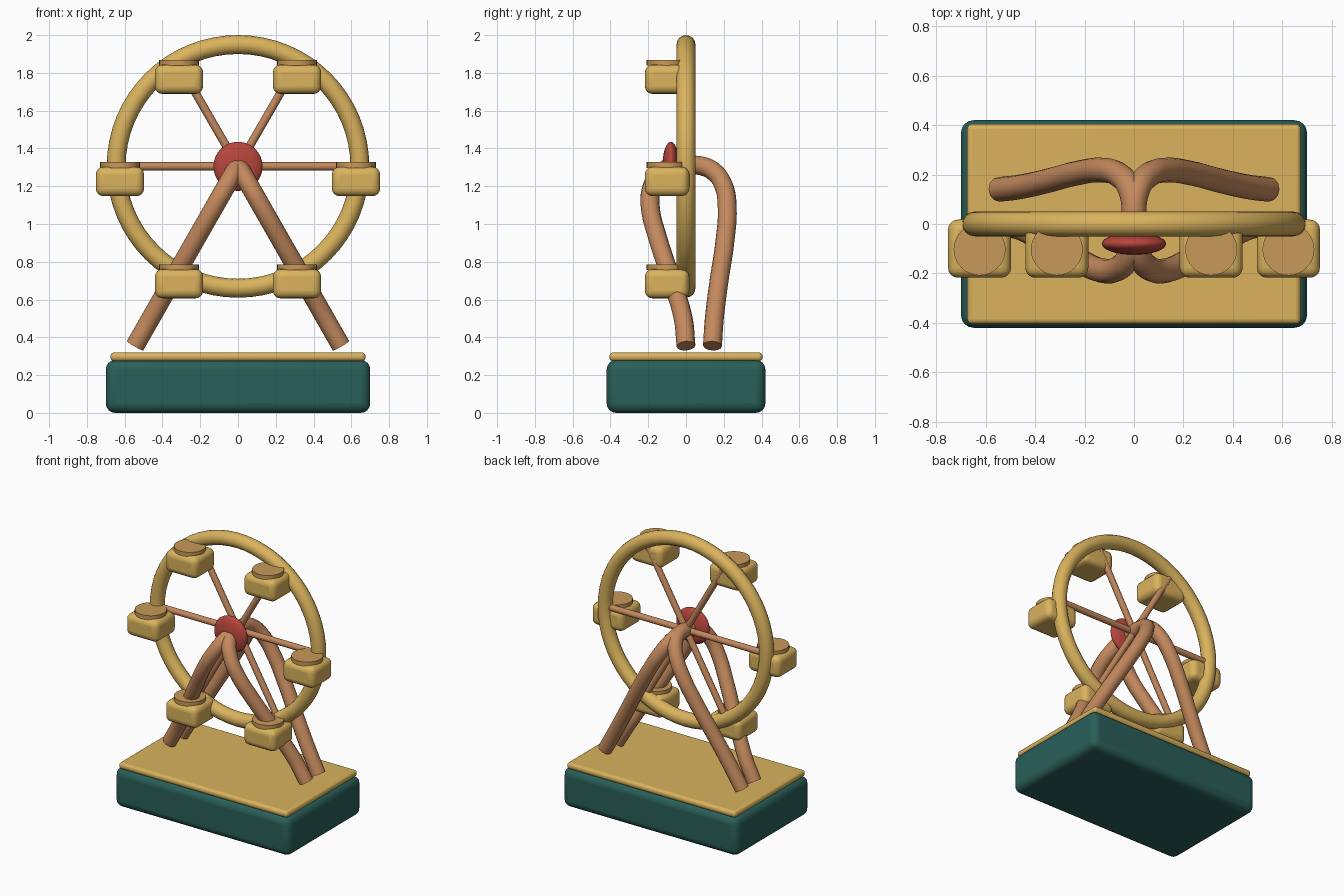
import bpy
from math import cos, sin, pi, radians
from mathutils import Vector

if "Cube" in bpy.data.objects:
    bpy.data.objects.remove(bpy.data.objects["Cube"])

HUB_Z = 1.305


def material(name, rgb):
    m = bpy.data.materials.new(name)
    m.diffuse_color = (*rgb, 1)
    m.use_nodes = True
    m.node_tree.nodes["Principled BSDF"].inputs["Base Color"].default_value = m.diffuse_color
    return m


TEAL = material("teal", (0.022, 0.115, 0.10))
GOLD = material("gold", (0.70, 0.45, 0.11))
COPPER = material("copper", (0.55, 0.25, 0.11))
AMBER = material("amber", (0.58, 0.32, 0.10))
RED = material("red", (0.47, 0.06, 0.045))


def finish(name, mat, angle=40):
    ob = bpy.context.object
    ob.name = name
    ob.data.materials.append(mat)
    bpy.ops.object.shade_smooth_by_angle(angle=radians(angle))
    return ob


def rounded_box(name, mat, loc, size, bevel):
    bpy.ops.mesh.primitive_cube_add(size=1, location=loc)
    bpy.context.object.scale = size
    bpy.ops.object.transform_apply(location=False, rotation=False, scale=True)
    ob = finish(name, mat, 60)
    mod = ob.modifiers.new("bevel", 'BEVEL')
    mod.width = bevel
    mod.segments = 4
    return ob


def tube(name, mat, points, radius):
    cu = bpy.data.curves.new(name, 'CURVE')
    cu.dimensions = '3D'
    cu.bevel_depth = radius
    cu.bevel_resolution = 4
    cu.resolution_u = 6
    cu.use_fill_caps = True
    sp = cu.splines.new('BEZIER')
    sp.bezier_points.add(len(points) - 1)
    for bp, p in zip(sp.bezier_points, points):
        bp.co = p
        bp.handle_left_type = bp.handle_right_type = 'AUTO'
    ob = bpy.data.objects.new(name, cu)
    bpy.context.collection.objects.link(ob)
    bpy.ops.object.select_all(action='DESELECT')
    ob.select_set(True)
    bpy.context.view_layer.objects.active = ob
    bpy.ops.object.convert(target='MESH')
    return finish(name, mat)


# base and deck
rounded_box("base", TEAL, (0, 0, 0.14), (1.4, 0.84, 0.28), 0.05)
rounded_box("deck", GOLD, (0, 0, 0.297), (1.35, 0.81, 0.046), 0.02)

# wheel rim
bpy.ops.mesh.primitive_torus_add(location=(0, 0, HUB_Z), rotation=(pi / 2, 0, 0),
                                 major_radius=0.645, minor_radius=0.05,
                                 major_segments=64, minor_segments=16)
finish("rim", GOLD)

# hub
bpy.ops.mesh.primitive_uv_sphere_add(segments=32, ring_count=16, radius=1,
                                     location=(0, -0.08, HUB_Z))
bpy.context.object.scale = (0.13, 0.045, 0.13)
finish("hub", RED)

# spokes and hanging cabins
for i in range(6):
    a = i * pi / 3
    d = Vector((cos(a), 0, sin(a)))
    bpy.ops.mesh.primitive_cylinder_add(vertices=16, radius=0.022, depth=0.645,
                                        location=Vector((0, 0, HUB_Z)) + d * 0.3225,
                                        rotation=(0, pi / 2 - a, 0))
    finish(f"spoke_{i}", COPPER)
    c = Vector((0, -0.1, HUB_Z)) + d * 0.625
    rounded_box(f"cabin_{i}", GOLD, c + Vector((0, 0, -0.08)), (0.255, 0.235, 0.155), 0.04)
    bpy.ops.mesh.primitive_cylinder_add(vertices=32, radius=0.105, depth=0.03,
                                        location=c + Vector((0, -0.003, 0.007)))
    finish(f"cabin_roof_{i}", AMBER)

# bent support legs: (y, z) side profiles, spreading sideways as they drop
PROFILES = {
    "front_leg": [(0, 1.305), (-0.07, 1.302), (-0.14, 1.265), (-0.182, 1.19), (-0.19, 1.1),
                  (-0.145, 0.91), (-0.075, 0.7), (-0.015, 0.5), (0, 0.355)],
    "back_leg": [(0, 1.31), (0.08, 1.308), (0.15, 1.275), (0.2, 1.2), (0.218, 1.09),
                 (0.205, 0.9), (0.175, 0.7), (0.15, 0.5), (0.14, 0.355)],
}
for name, prof in PROFILES.items():
    for side, label in ((-1, "left"), (1, "right")):
        pts = [(side * 0.571 * (1.31 - z), y, z) for y, z in prof]
        tube(f"{name}_{label}", COPPER, pts, 0.05)
